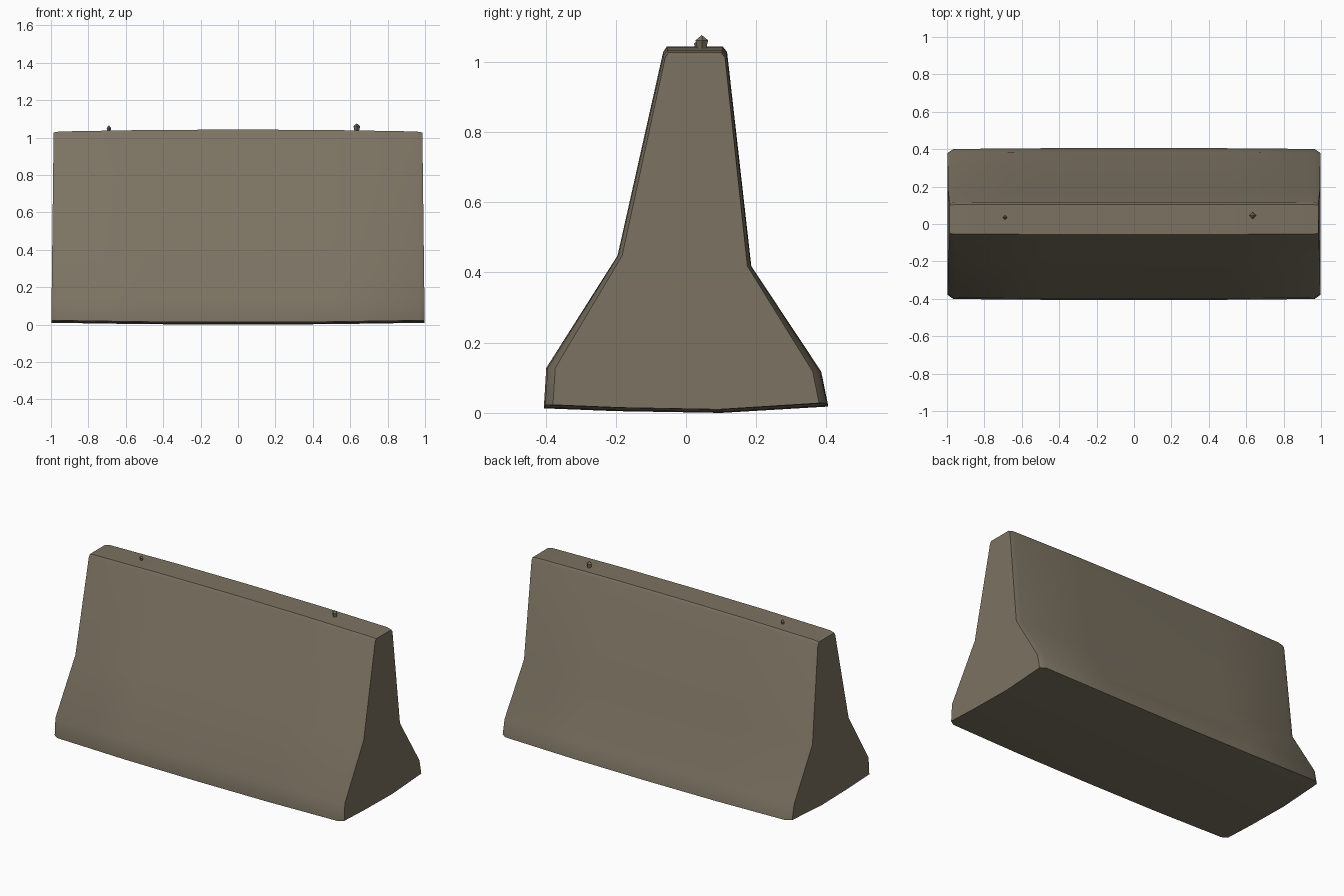
import bpy, bmesh, math

if "Cube" in bpy.data.objects:
    bpy.data.objects.remove(bpy.data.objects["Cube"])

concrete = bpy.data.materials.new("weathered_concrete")
concrete.diffuse_color = (0.20, 0.17, 0.122, 1)
concrete.use_nodes = True
concrete.node_tree.nodes["Principled BSDF"].inputs["Base Color"].default_value = concrete.diffuse_color

# Cross-section (y, z), from front foot over the top to the back and underside
profile = [(-0.405, 0.025), (-0.398, 0.13), (-0.195, 0.45), (-0.065, 1.02), (-0.055, 1.035),
           (0.105, 1.035), (0.117, 1.02), (0.186, 0.42), (0.385, 0.12), (0.405, 0.03),
           (0.1, 0.012), (-0.2, 0.017)]

# Stations along the length: x and inset of the section (ends are chamfered)
stations = [(-0.997, 0.04), (-0.965, 0.006), (-0.5, 0), (0, 0),
            (0.5, 0), (0.965, 0.006), (0.997, 0.04)]


def section_point(x, inset, y, z):
    k = 1 - inset * 1.6
    cy = 0.025 * z
    bow = 0.01 * (1 - x * x)                     # slight bulge of top and bottom
    zz = z + bow if z > 1 else (z - bow if z < 0.05 else z)
    if z > 1:
        zz -= inset * 0.15
    xx = x * (1 - 0.012 * max(0, z - 0.1))       # ends lean in towards the top
    return (xx, cy + (y - cy) * k, zz)


# Barrier body
bm = bmesh.new()
rings = [[bm.verts.new(section_point(x, i, y, z)) for y, z in profile] for x, i in stations]
n = len(profile)
for a, b in zip(rings, rings[1:]):
    for j in range(n):
        bm.faces.new((a[j], a[(j + 1) % n], b[(j + 1) % n], b[j]))
bm.faces.new(rings[0])
bm.faces.new(rings[-1][::-1])
bmesh.ops.recalc_face_normals(bm, faces=bm.faces[:])
low = min(v.co.z for v in bm.verts)
for v in bm.verts:
    v.co.z -= low
mesh = bpy.data.meshes.new("barrier_body")
bm.to_mesh(mesh)
bm.free()
body = bpy.data.objects.new("barrier_body", mesh)
bpy.context.collection.objects.link(body)
mesh.materials.append(concrete)
bpy.context.view_layer.objects.active = body
body.select_set(True)
bpy.ops.object.shade_smooth_by_angle(angle=math.radians(45))
body.select_set(False)


# Small lifting stubs on the top edge
def stub(name, x, y, radius, top):
    bpy.ops.mesh.primitive_cone_add(vertices=4, radius1=radius * 0.6, radius2=radius,
                                    depth=top - 1.045, location=(x, y, (top + 1.025) / 2 - 0.005))
    lower = bpy.context.object
    lower.name = name
    lower.data.materials.append(concrete)
    bpy.ops.mesh.primitive_cone_add(vertices=4, radius1=radius, radius2=0, depth=0.015,
                                    location=(x, y, top - 0.0075))
    tip = bpy.context.object
    tip.name = name + "_tip"
    tip.data.materials.append(concrete)


stub("right_lifting_stub", 0.635, 0.045, 0.018, 1.076)
stub("left_lifting_stub", -0.69, 0.035, 0.012, 1.066)
